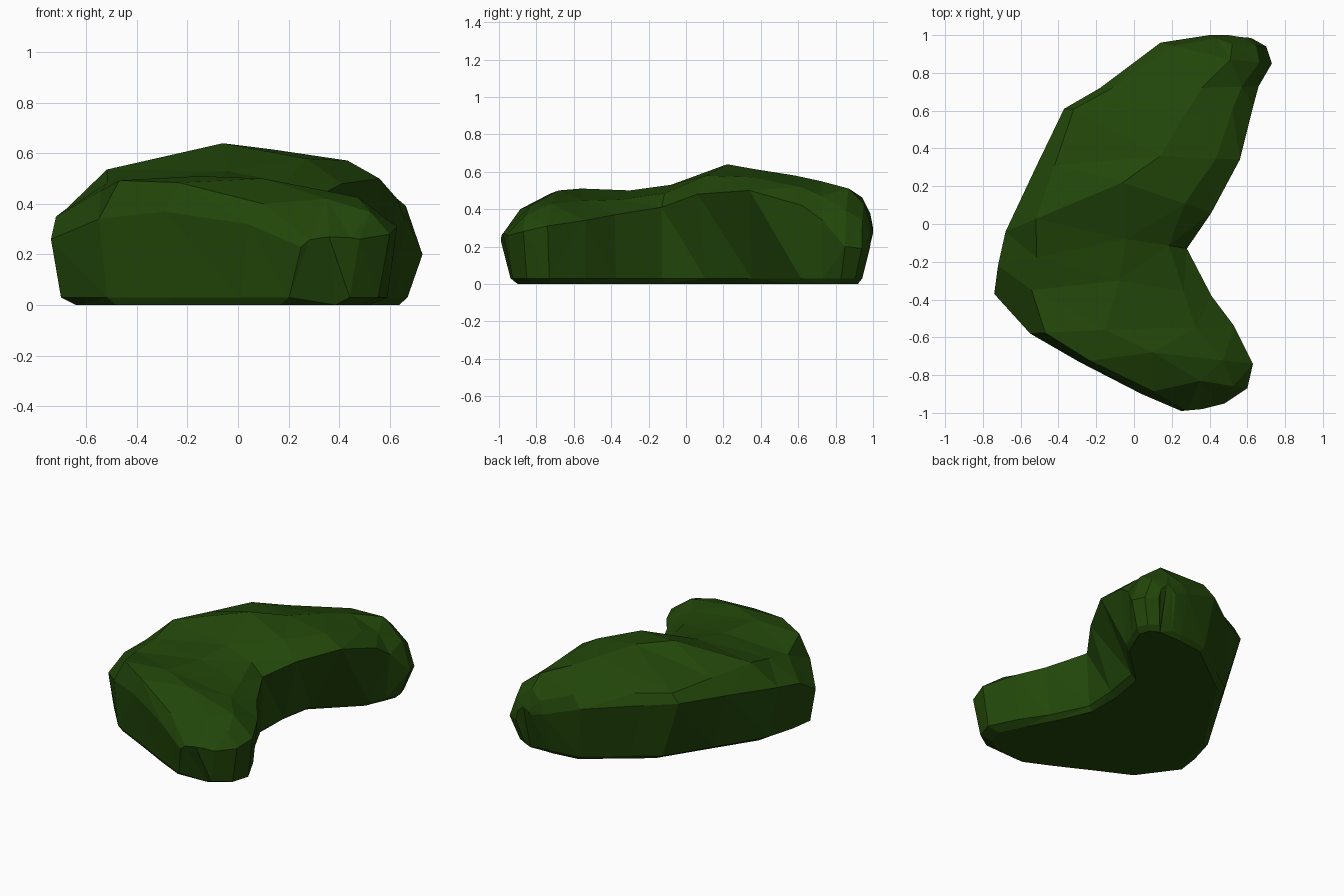
import bpy
import bmesh
from mathutils import Vector

# Remove the default object
default_cube = bpy.data.objects.get("Cube")
if default_cube:
    bpy.data.objects.remove(default_cube, do_unlink=True)


def make_material(name, colour):
    """Create one plain matte material."""
    material = bpy.data.materials.new(name)
    material.use_nodes = True
    material.diffuse_color = colour
    shader = material.node_tree.nodes["Principled BSDF"]
    shader.inputs["Base Color"].default_value = colour
    shader.inputs["Roughness"].default_value = 0.9
    return material


# Stations along the curved hedge, front tip to back tip: outer waist,
# crest, inner waist, and how far the inner wall leans in at the ground
stations = [
    ((.25, -.99, .23), (.36, -.98, .27), (.48, -.95, .26), .06),
    ((.04, -.9, .32), (.35, -.83, .42), (.6, -.87, .28), .06),
    ((-.29, -.73, .37), (.1, -.68, .5), (.63, -.74, .31), .05),
    ((-.55, -.58, .34), (-.15, -.56, .51), (.53, -.54, .34), .05),
    ((-.74, -.37, .26), (-.08, -.3, .5), (.41, -.38, .37), .05),
    ((-.72, -.22, .35), (-.04, -.08, .53), (.28, -.13, .41), .05),
    ((-.68, -.04, .38), (-.06, .22, .64), (.41, .06, .48), .28),
    ((-.52, .3, .41), (.14, .36, .615), (.56, .34, .5), .58),
    ((-.37, .61, .43), (.27, .58, .58), (.63, .62, .42), .13),
    ((-.18, .72, .41), (.36, .72, .55), (.66, .73, .34), .1),
    ((.14, .96, .39), (.51, .87, .51), (.73, .85, .2), .16),
    ((.4, 1, .3), (.52, .95, .43), (.7, .94, .19), .16),
    ((.5, 1, .27), (.56, .99, .31), (.62, .985, .2), .16),
]
# Outer wall at each station: lean at the ground, then where the
# shoulder sits between waist and crest, across and upward
outer_walls = [
    (.12, .3, .7), (.15, .2, .8), (.15, .14, .88), (.08, .2, .9),
    (.06, .3, .8), (.06, .3, .75), (.09, .26, .6), (.14, .15, .5),
    (.2, .08, .4), (.2, .12, .5), (.2, .2, .6), (.22, .3, .6), (.22, .3, .6),
]


def blend(start, end, across, height):
    """Move across the plan by one fraction, set an absolute height."""
    point = Vector(start).lerp(Vector(end), across)
    point.z = height
    return point


def half_section(waist, crest, core, lean, across, rise):
    """Points on one side, from the ground up to the shoulder."""
    shoulder_height = waist[2] + rise * (crest[2] - waist[2])
    return [
        blend(waist, core, lean + 0.09, 0.0),
        blend(waist, core, lean, 0.03),
        Vector(waist),
        blend(waist, crest, across, shoulder_height),
    ]


def cross_section(index):
    """Closed ring of points for one station."""
    outer, crest, inner, inner_lean = stations[index]
    # Tips taper toward a crest further inside the body
    core = stations[min(max(index, 3), len(stations) - 4)][1]
    left_half = half_section(outer, crest, core, *outer_walls[index])
    right_half = half_section(inner, crest, core, inner_lean, 0.3, 0.62)
    return left_half + [Vector(crest)] + right_half[::-1]


# Skin the sections into one closed faceted body
bm = bmesh.new()
rings = [[bm.verts.new(p) for p in cross_section(i)] for i in range(len(stations))]
for ring, following in zip(rings, rings[1:]):
    for k in range(len(ring)):
        j = (k + 1) % len(ring)
        bm.faces.new((ring[k], ring[j], following[j], following[k]))
bm.faces.new(rings[0])
bm.faces.new(rings[-1][::-1])
bmesh.ops.triangulate(bm, faces=bm.faces[:])
bmesh.ops.recalc_face_normals(bm, faces=bm.faces[:])

# Flat-shaded hedge object
mesh = bpy.data.meshes.new("curved_bush")
bm.to_mesh(mesh)
bm.free()
mesh.materials.append(make_material("leaf_green", (0.016, 0.062, 0.003, 1.0)))
bush = bpy.data.objects.new("curved_bush", mesh)
bpy.context.collection.objects.link(bush)
